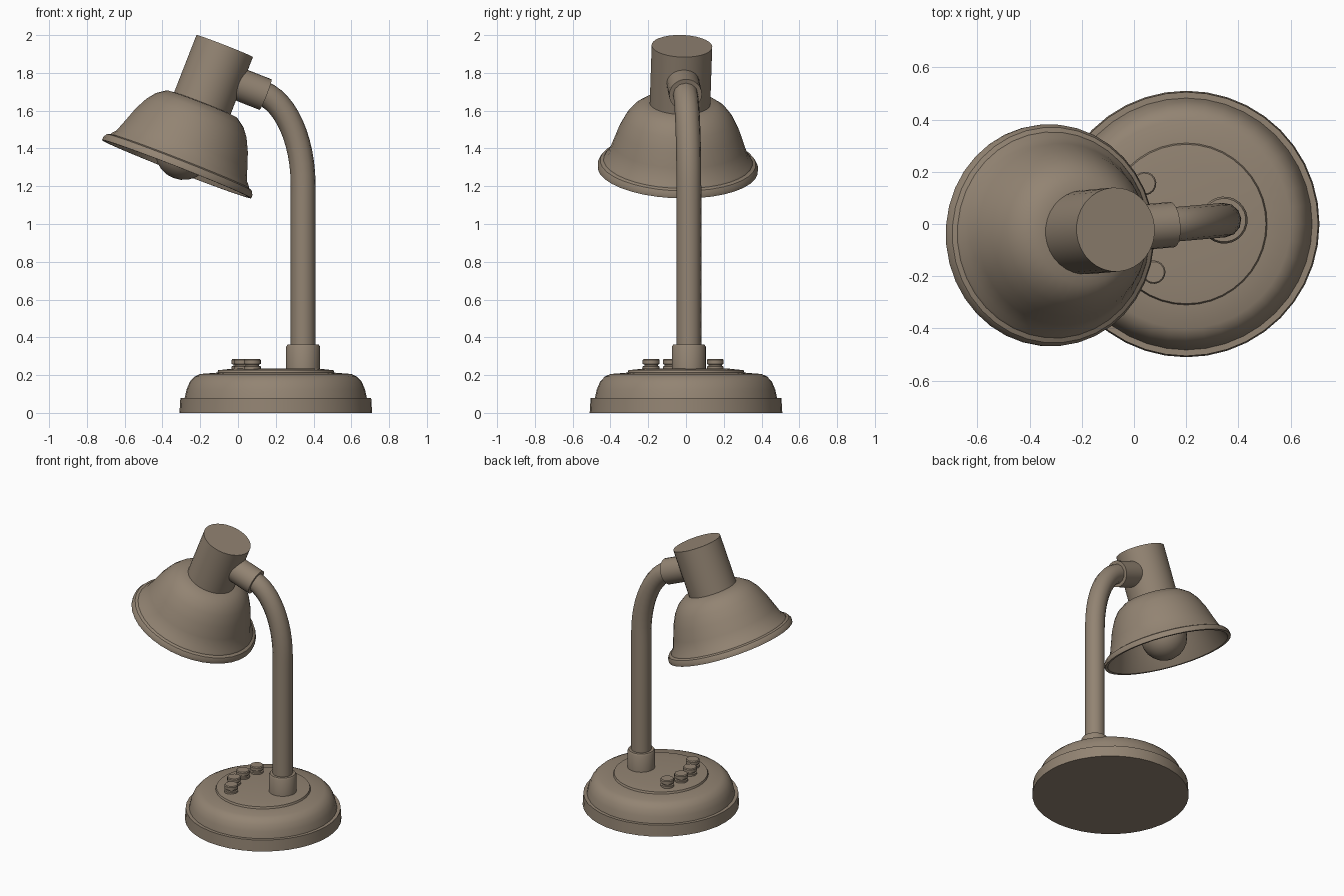
import bpy, bmesh, math
from mathutils import Matrix, Vector

default = bpy.data.objects.get("Cube")
if default:
    bpy.data.objects.remove(default, do_unlink=True)

TAUPE = (0.29, 0.23, 0.17, 1)
paint = bpy.data.materials.new("taupe_paint")
paint.use_nodes = True
paint.diffuse_color = TAUPE
paint.node_tree.nodes["Principled BSDF"].inputs["Base Color"].default_value = TAUPE


def finish(obj, angle=35):
    """Give an object its paint and smooth shading with sharp edges."""
    if not obj.data.materials:
        obj.data.materials.append(paint)
    bpy.ops.object.select_all(action='DESELECT')
    obj.select_set(True)
    bpy.context.view_layer.objects.active = obj
    bpy.ops.object.shade_smooth_by_angle(angle=math.radians(angle))


def lathe(name, profile, matrix=Matrix(), sides=32):
    """Spin a (radius, height) profile around z; radius 0 closes the end."""
    bm = bmesh.new()
    verts = [bm.verts.new((r, 0, z)) for r, z in profile]
    edges = [bm.edges.new(pair) for pair in zip(verts, verts[1:])]
    bmesh.ops.spin(bm, geom=verts + edges, cent=(0, 0, 0), axis=(0, 0, 1),
                   angle=math.tau, steps=sides, use_duplicate=False)
    bmesh.ops.remove_doubles(bm, verts=bm.verts, dist=0.0005)
    bmesh.ops.recalc_face_normals(bm, faces=bm.faces)
    bm.transform(matrix)
    mesh = bpy.data.meshes.new(name)
    bm.to_mesh(mesh)
    bm.free()
    obj = bpy.data.objects.new(name, mesh)
    bpy.context.collection.objects.link(obj)
    finish(obj)
    return obj


STEM = Vector((0.345, 0.015, 0))
TURN = math.radians(5)
TILT = math.radians(21.4)

# Arm frame: x is measured from the stem, and the arm is turned slightly
arm = Matrix.Translation(STEM) @ Matrix.Rotation(TURN, 4, 'Z')

# Base
lathe("base", [(0, 0), (0.51, 0), (0.505, 0.08), (0.482, 0.08), (0.472, 0.125),
               (0.455, 0.165), (0.43, 0.192), (0.4, 0.206), (0.31, 0.213),
               (0.305, 0.226), (0.23, 0.234), (0, 0.234)],
      Matrix.Translation((0.2, 0, 0)), 40)

# Stem collar
lathe("stem_collar", [(0, 0.22), (0.09, 0.22), (0.09, 0.35), (0.083, 0.362), (0, 0.362)],
      arm, 24)

# Buttons on an arc in front of the stem
for i in range(4):
    a = math.radians(150.3 + 20.4 * i)
    place = arm @ Matrix.Translation((0.335 * math.cos(a), 0.335 * math.sin(a), 0))
    lathe(f"button_{i + 1}", [(0, 0.22), (0.045, 0.22), (0.045, 0.246), (0.036, 0.249),
                              (0.036, 0.256), (0.045, 0.259), (0.045, 0.28),
                              (0.04, 0.286), (0, 0.286)], place, 16)

# Bent stem tube
curve = bpy.data.curves.new("stem", 'CURVE')
curve.dimensions = '3D'
curve.bevel_depth = 0.066
curve.bevel_resolution = 4
curve.resolution_u = 12
curve.use_fill_caps = True
spline = curve.splines.new('BEZIER')
spline.bezier_points.add(2)
path = [((0, 0.3), (0, 0.2), (0, 0.6)),
        ((0, 1.2), (0, 0.9), (0, 1.45)),
        ((-0.215, 1.692), (-0.095, 1.645), (-0.3, 1.725))]
for point, (co, left, right) in zip(spline.bezier_points, path):
    point.handle_left_type = point.handle_right_type = 'FREE'
    point.co = (co[0], 0, co[1])
    point.handle_left = (left[0], 0, left[1])
    point.handle_right = (right[0], 0, right[1])
stem = bpy.data.objects.new("stem", curve)
bpy.context.collection.objects.link(stem)
stem.matrix_world = arm
bpy.ops.object.select_all(action='DESELECT')
stem.select_set(True)
bpy.context.view_layer.objects.active = stem
bpy.ops.object.convert(target='MESH')
finish(bpy.context.object)

# Head frame: origin at the centre of the cap top, z along the lamp axis
head = arm @ Matrix.Translation((-0.417, 0, 1.942)) @ Matrix.Rotation(TILT, 4, 'Y')

# Socket joining the stem to the head
socket = (arm @ Matrix.Translation((-0.2, 0, 1.685))
          @ Matrix.Rotation(TILT + math.pi / 2, 4, 'Y'))
lathe("socket", [(0, -0.2), (0.087, -0.2), (0.087, 0), (0, 0)], socket, 24)

# Lamp cap
lathe("cap", [(0, 0), (0.161, 0), (0.161, -0.35), (0, -0.35)], head)

# Shade: outer shell, rolled rim, then the inner shell
outer = [(0.15, -0.325), (0.2, -0.33), (0.25, -0.365), (0.285, -0.41), (0.32, -0.48),
         (0.348, -0.56), (0.372, -0.625), (0.39, -0.645), (0.395, -0.655),
         (0.413, -0.662), (0.425, -0.682), (0.425, -0.7)]
inner = [(0.405, -0.7), (0.385, -0.665), (0.335, -0.56), (0.305, -0.48),
         (0.24, -0.38), (0.15, -0.345)]
lathe("shade", outer + inner, head, 36)

# Bulb with its neck
R, C = 0.153, -0.597
ball = [(R * math.sin(a), C - R * math.cos(a))
        for a in (math.radians(15 * k) for k in range(11))]
lathe("bulb", ball + [(0.07, -0.34)], head, 24)
